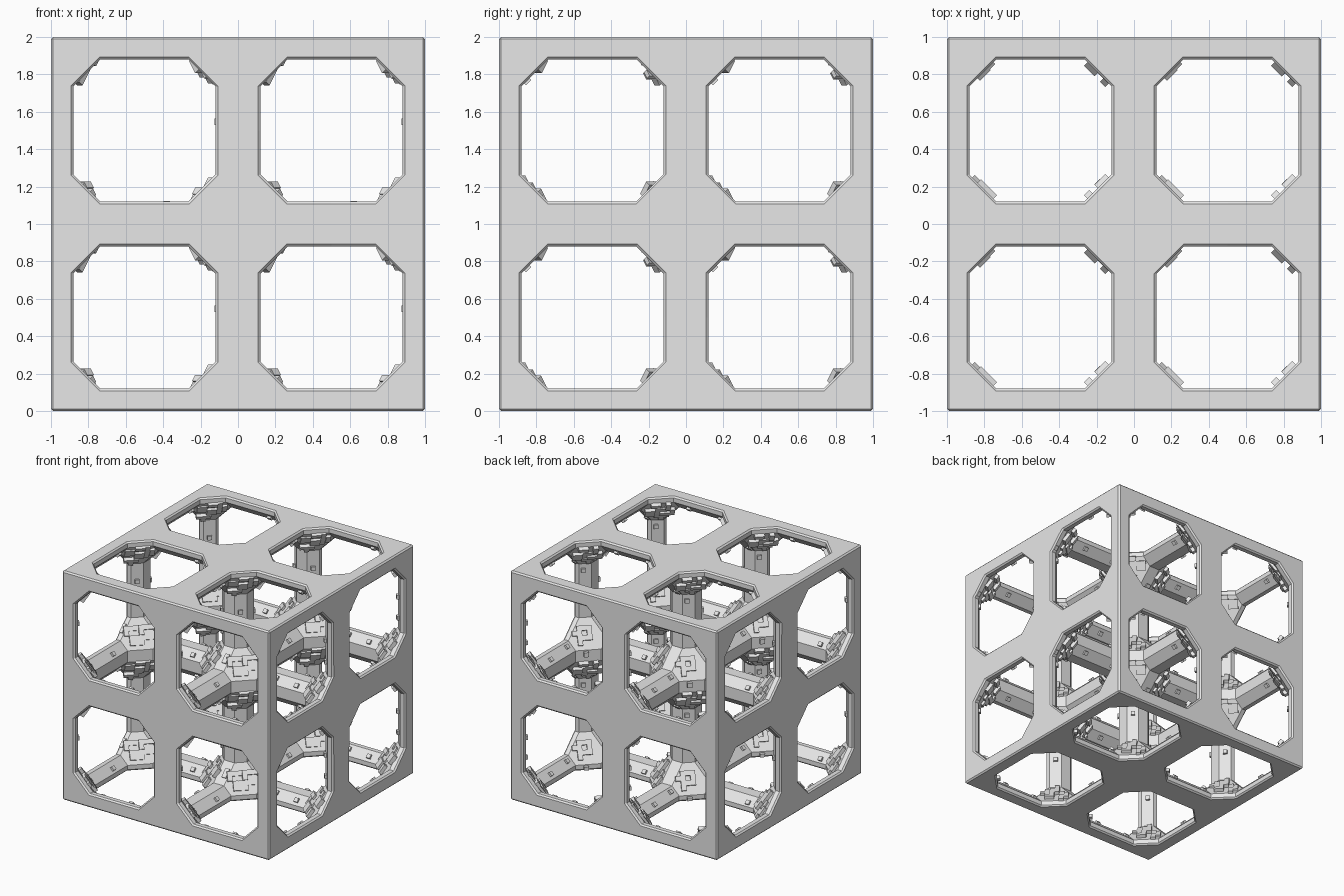
import bpy, bmesh, random
from itertools import permutations, product
from mathutils import Vector

random.seed(11)
SIDE, HALF, REACH = 0.05, 0.12, 0.265   # octagon half side, beam half width, node radius
CELL = 0.04
SHAPES = [[(0, 0), (1, 0), (2, 0), (1, 1)],            # T
          [(0, 0), (1, 0), (2, 0), (2, 1)],            # L
          [(0, 0), (1, 0), (1, 1), (2, 1)],            # S
          [(0, 0), (1, 0), (0, 1), (1, 1)],            # square
          [(0, 0), (1, 0)], [(0, 0)]]
SPOTS = [Vector(p) for p in product((-1, 0, 1), (-1, 0, 1), (0, 1, 2))]

if "Cube" in bpy.data.objects:
    bpy.data.objects.remove(bpy.data.objects["Cube"])

grey = bpy.data.materials.new("plain grey")
grey.use_nodes = True
grey.diffuse_color = (0.8, 0.8, 0.8, 1)
grey.node_tree.nodes["Principled BSDF"].inputs["Base Color"].default_value = (0.8, 0.8, 0.8, 1)


def add_object(name, bm):
    bmesh.ops.recalc_face_normals(bm, faces=bm.faces)
    mesh = bpy.data.meshes.new(name)
    bm.to_mesh(mesh)
    bm.free()
    mesh.materials.append(grey)
    obj = bpy.data.objects.new(name, mesh)
    bpy.context.collection.objects.link(obj)
    return obj


def repeat(unit):
    """Copy one unit to every crossing of the lattice."""
    mesh = bpy.data.meshes.new("unit")
    unit.to_mesh(mesh)
    unit.free()
    bm = bmesh.new()
    for spot in SPOTS:
        old = len(bm.verts)
        bm.from_mesh(mesh)
        bm.verts.ensure_lookup_table()
        bmesh.ops.translate(bm, verts=bm.verts[old:], vec=spot)
    bpy.data.meshes.remove(mesh)
    return bm


def is_axial(face):
    return max(abs(c) for c in face.normal) > 0.99


# Node: hull of six octagonal beam ends, with half a beam drawn out of each
node = bmesh.new()
for p in permutations((SIDE, HALF, REACH)):
    for s in product((-1, 1), repeat=3):
        node.verts.new([a * b for a, b in zip(p, s)])
bmesh.ops.convex_hull(node, input=node.verts)
bmesh.ops.dissolve_limit(node, angle_limit=0.02, verts=node.verts, edges=node.edges)
bmesh.ops.recalc_face_normals(node, faces=node.faces)
sockets = [(f.normal.copy(), f.calc_center_median()) for f in node.faces if not is_axial(f)]
ends = bmesh.ops.extrude_discrete_faces(node, faces=[f for f in node.faces if is_axial(f)])["faces"]
for f in ends:
    f.normal_update()
    bmesh.ops.translate(node, verts=f.verts, vec=f.normal * (0.5 - REACH))
bmesh.ops.delete(node, geom=ends, context='FACES_ONLY')

# Lattice: joined nodes, trimmed flush to the outer cube, sharp rims bevelled
bm = repeat(node)
bmesh.ops.remove_doubles(bm, verts=bm.verts, dist=0.0005)
bmesh.ops.holes_fill(bm, edges=[e for e in bm.edges if e.is_boundary], sides=8)
lattice = add_object("lattice_frame", bm)

bm = bmesh.new()
bmesh.ops.create_cube(bm, size=2)
bmesh.ops.translate(bm, verts=bm.verts, vec=(0, 0, 1))
trimmer = add_object("trim_cutter", bm)
trimmer.hide_render = True
trim = lattice.modifiers.new("trim", 'BOOLEAN')
trim.operation, trim.solver, trim.object = 'INTERSECT', 'EXACT', trimmer
bevel = lattice.modifiers.new("bevel", 'BEVEL')
bevel.width, bevel.segments = 0.012, 1
bevel.limit_method, bevel.angle_limit = 'ANGLE', 1.1
graph = bpy.context.evaluated_depsgraph_get()
lattice.data = bpy.data.meshes.new_from_object(lattice.evaluated_get(graph))
lattice.modifiers.clear()
bpy.data.objects.remove(trimmer)


def raise_plate(bm, cells, size, origin, u, v, n, height):
    """Raised plate made of grid cells lying on the plane u, v."""
    corners = {}

    def corner(i, j):
        if (i, j) not in corners:
            corners[i, j] = bm.verts.new(origin + u * i * size + v * j * size - n * 0.005)
        return corners[i, j]

    faces = [bm.faces.new([corner(i, j), corner(i + 1, j), corner(i + 1, j + 1), corner(i, j + 1)])
             for i, j in cells]
    top = bmesh.ops.extrude_face_region(bm, geom=faces, use_keep_orig=True)["geom"]
    bmesh.ops.translate(bm, verts=[g for g in top if isinstance(g, bmesh.types.BMVert)],
                        vec=n * (height + 0.005))


# Raised plates scattered over the faces of a node
plates = bmesh.new()
for n, centre in sockets:
    sign = tuple(round(c / max(map(abs, n))) if abs(c) > 0.1 else 0 for c in n)
    if sign in ((-1, 0, -1), (0, 1, 1)):
        continue
    corner_face = 0 not in sign
    if corner_face:
        u = n.cross(Vector((0, 0, 1))).normalized()
        free = {(i, j) for i in range(-4, 4) for j in range(-4, 4)
                if Vector((i + 0.5, j + 0.5)).length * CELL < 0.135}
    else:
        u = Vector([1 - abs(s) for s in sign])
        free = {(i, j) for i in (-1, 0) for j in range(-2, 2)}
    v = n.cross(u)
    tries = 8 if sign == (-1, 1, 1) else 60 if corner_face else 5
    for _ in range(tries):
        shape = random.choice(SHAPES[:5] if corner_face else SHAPES)
        flip, a, b = random.random() < 0.5, random.randint(-4, 2), random.randint(-4, 2)
        cells = {(a + (y if flip else x), b + (x if flip else y)) for x, y in shape}
        if cells <= free:
            free -= cells
            raise_plate(plates, cells, CELL, centre, u, v, n, random.choice((0.012, 0.02, 0.028)))

# Small studs on the slanted sides of the beams
for axis in range(3):
    along = Vector([float(k == axis) for k in range(3)])
    p, q = Vector(along.yzx), Vector(along.zxy)
    for a, b in product((-1, 1), repeat=2):
        n = (p * a + q * b).normalized()
        for start in (0.28, 0.5):
            if random.random() < 0.75:
                origin = n * HALF + along * (start + random.random() * 0.18)
                side = n.cross(along)
                raise_plate(plates, [(0, 0)], 0.035, origin + side * random.uniform(-0.04, 0.005),
                            along, side, n, 0.018)

# Trim the plates just inside the outer cube and close the cuts
bm = repeat(plates)
middle = Vector((0, 0, 1))
for axis, s in product(range(3), (-1, 1)):
    n = Vector([s * float(k == axis) for k in range(3)])
    bmesh.ops.bisect_plane(bm, geom=bm.verts[:] + bm.edges[:] + bm.faces[:], dist=1e-5,
                           plane_co=middle + n * 0.988, plane_no=n, clear_outer=True)
    bmesh.ops.holes_fill(bm, edges=[e for e in bm.edges if e.is_boundary], sides=0)
add_object("surface_plates", bm)
